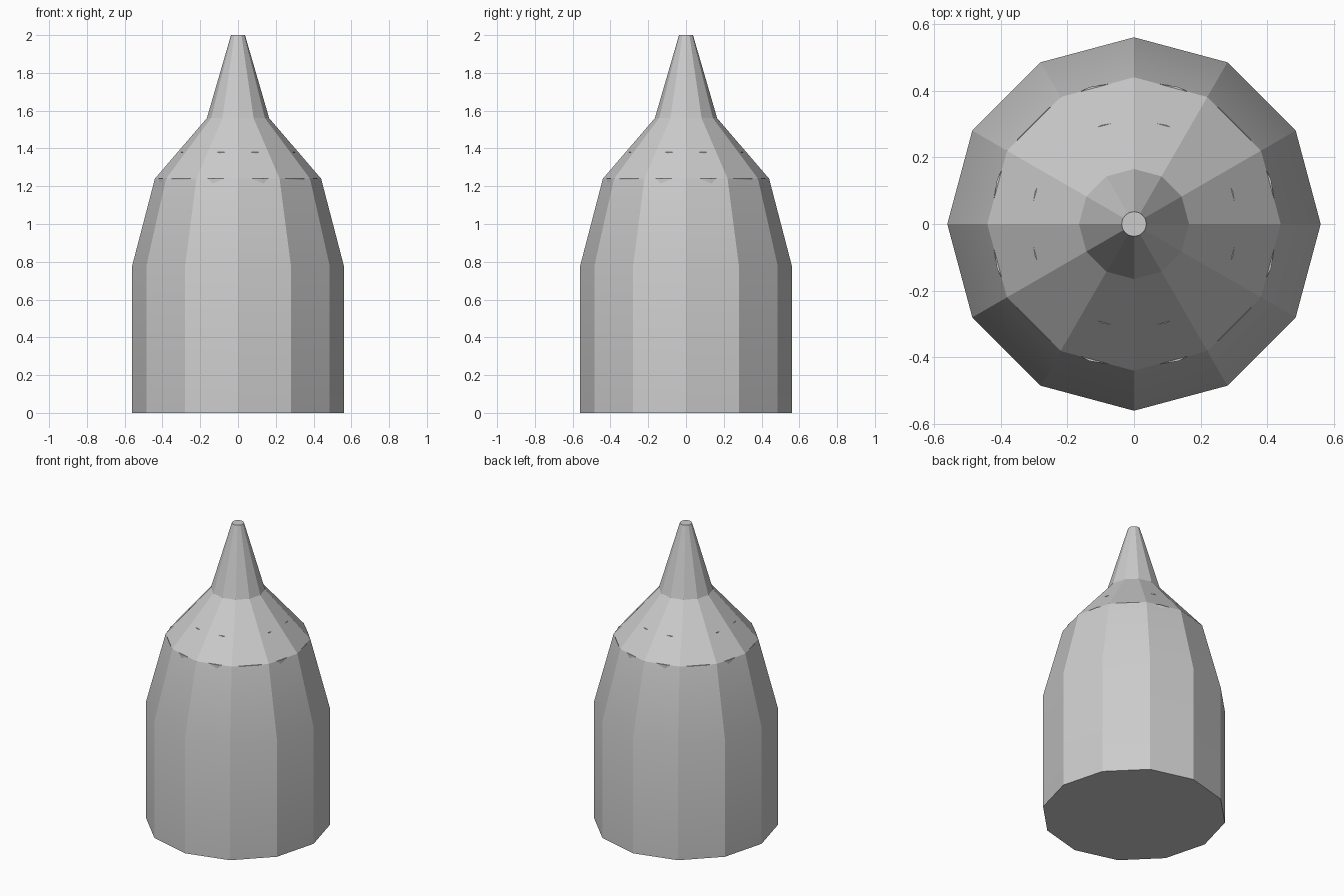
import bpy, bmesh
from math import sin, cos, pi, radians

if "Cube" in bpy.data.objects:
    bpy.data.objects.remove(bpy.data.objects["Cube"])


def lathe(name, profile, sides):
    """Closed solid of revolution from (radius, z) points, first vertex on +x."""
    bm = bmesh.new()
    rings = [[bm.verts.new((r * cos(2 * pi * i / sides), r * sin(2 * pi * i / sides), z))
              for i in range(sides)] for r, z in profile]
    for a, b in zip(rings, rings[1:]):
        for i in range(sides):
            j = (i + 1) % sides
            bm.faces.new((a[i], a[j], b[j], b[i]))
    bm.faces.new(rings[0][::-1])
    bm.faces.new(rings[-1])
    mesh = bpy.data.meshes.new(name)
    bm.to_mesh(mesh)
    bm.free()
    obj = bpy.data.objects.new(name, mesh)
    bpy.context.collection.objects.link(obj)
    bpy.ops.object.select_all(action='DESELECT')
    obj.select_set(True)
    bpy.context.view_layer.objects.active = obj
    bpy.ops.object.shade_smooth_by_angle(angle=radians(20))
    return obj


# Twelve-sided outer shell: straight body, taper, shoulder, spire
lathe("outer_shell", [(0.56, 0), (0.56, 0.78), (0.44, 1.24),
                      (0.165, 1.56), (0.037, 2.0)], 12)

# Stepped round core whose rims just break through the shoulder, ending in the tip
lathe("inner_core", [(0.50, 0), (0.50, 0.78), (0.432, 0.9), (0.432, 1.24),
                     (0.312, 1.241), (0.312, 1.38), (0.037, 1.381), (0.037, 2.0)], 20)
